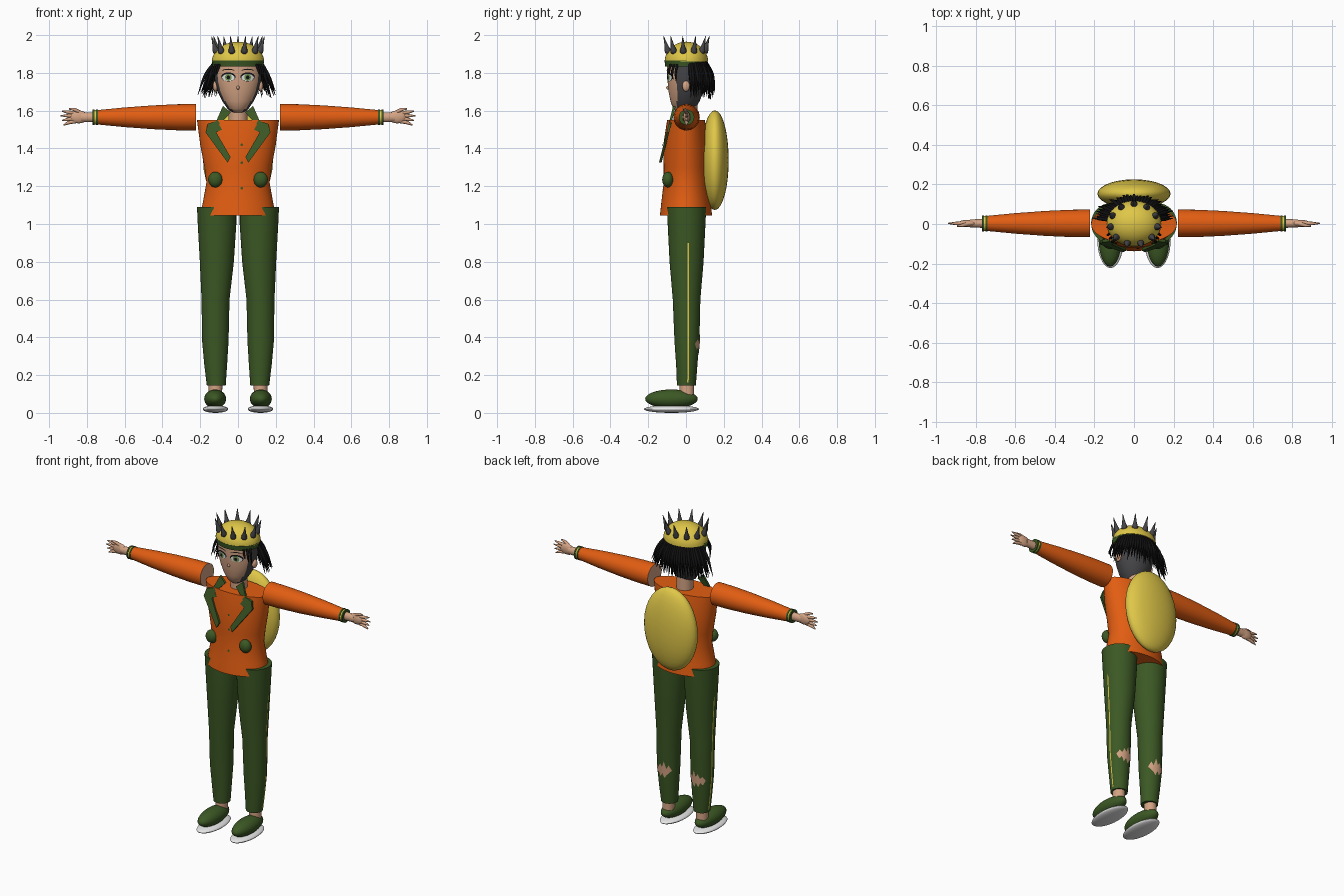
import bpy, bmesh, math, random
from mathutils import Vector, Matrix

random.seed(4)
if "Cube" in bpy.data.objects:
    bpy.data.objects.remove(bpy.data.objects["Cube"])


def material(name, *rgb):
    m = bpy.data.materials.new(name)
    m.use_nodes = True
    m.diffuse_color = (*rgb, 1)
    node = next(n for n in m.node_tree.nodes if n.type == "BSDF_PRINCIPLED")
    node.inputs["Base Color"].default_value = (*rgb, 1)
    return m


ORANGE = material("orange cloth", .76, .11, .006)
GREEN = material("dark green cloth", .045, .098, .018)
YELLOW = material("yellow", .74, .57, .065)
SKIN = material("skin", .66, .37, .23)
WHITE = material("white", .8, .8, .8)
GREY = material("dark grey", .06, .06, .065)
BLACK = material("black", .006, .006, .007)
IRIS = material("eye green", .16, .3, .08)


def finish(name, bm, *mats):
    me = bpy.data.meshes.new(name)
    bmesh.ops.recalc_face_normals(bm, faces=bm.faces)
    bm.to_mesh(me)
    bm.free()
    for m in mats:
        me.materials.append(m)
    me.shade_smooth()
    me.set_sharp_from_angle(angle=math.radians(45))
    ob = bpy.data.objects.new(name, me)
    bpy.context.collection.objects.link(ob)
    return ob


def loft(name, rings, mat, n=32, matrix=None, mat2=None, rule=None):
    """Stack of ellipses (height, cx, cy, rx, ry), closed at both ends."""
    bm = bmesh.new()
    loops = []
    for h, cx, cy, rx, ry in rings:
        loops.append([bm.verts.new((cx + rx * math.cos(a), cy + ry * math.sin(a), h))
                      for a in (math.tau * i / n for i in range(n))])
    for lo, hi in zip(loops, loops[1:]):
        for i in range(n):
            j = (i + 1) % n
            bm.faces.new((lo[i], lo[j], hi[j], hi[i]))
    bm.faces.new(loops[0][::-1])
    bm.faces.new(loops[-1])
    if rule:
        for f in bm.faces:
            f.material_index = int(rule(f.calc_center_median()))
    if matrix:
        bm.transform(matrix)
    return finish(name, bm, mat, *([mat2] if mat2 else []))


def ball(name, centre, radii, mat, rot=None):
    bm = bmesh.new()
    bmesh.ops.create_uvsphere(bm, u_segments=28, v_segments=16, radius=1)
    m = Matrix.Translation(centre) @ (rot or Matrix()) @ Matrix.Diagonal((*radii, 1))
    bm.transform(m)
    return finish(name, bm, mat)


def section(rings, h):
    """Ellipse of a loft at any height."""
    for a, b in zip(rings, rings[1:]):
        if a[0] <= h <= b[0]:
            t = (h - a[0]) / (b[0] - a[0])
            return [p + (q - p) * t for p, q in zip(a, b)]
    return rings[-1]


def on_surface(rings, x, z, side, lift):
    _, cx, cy, rx, ry = section(rings, z)
    d = min(1, abs((x - cx) / rx))
    return Vector((x, cy + side * (ry * math.sqrt(1 - d * d) + lift), z))


def decal(name, rings, x, z, rx, rz, mat, lift, arch=0):
    """Thin oval plate laid on the front of a loft."""
    bm = bmesh.new()
    n, last = 20, None
    mid = bm.verts.new(on_surface(rings, x, z + arch, -1, lift))
    for k in (.5, 1):
        ring = []
        for i in range(n):
            c, s = math.cos(math.tau * i / n), math.sin(math.tau * i / n)
            bend = arch * (1 - (k * c) ** 2)
            ring.append(bm.verts.new(on_surface(rings, x + k * rx * c, z + k * rz * s + bend, -1, lift)))
        for i in range(n):
            j = (i + 1) % n
            bm.faces.new((last[i], last[j], ring[j], ring[i]) if last else (mid, ring[i], ring[j]))
        last = ring
    finish(name, bm, mat)


def strip(name, pairs, mat):
    bm = bmesh.new()
    v = [[bm.verts.new(p) for p in pair] for pair in pairs]
    for a, b in zip(v, v[1:]):
        bm.faces.new((a[0], b[0], b[1], a[1]))
    finish(name, bm, mat)


def tubes(name, paths, mat):
    """Tapered strands; each path is a list of (point, radius)."""
    cu = bpy.data.curves.new(name, "CURVE")
    cu.dimensions, cu.bevel_depth, cu.bevel_resolution = "3D", 1, 2
    cu.resolution_u, cu.use_fill_caps = 5, True
    for path in paths:
        sp = cu.splines.new("BEZIER")
        sp.bezier_points.add(len(path) - 1)
        for bp, (co, r) in zip(sp.bezier_points, path):
            bp.co, bp.radius = co, r
            bp.handle_left_type = bp.handle_right_type = "AUTO"
    tmp = bpy.data.objects.new(name + "_path", cu)
    me = bpy.data.meshes.new_from_object(tmp)
    bpy.data.objects.remove(tmp)
    me.materials.clear()
    me.materials.append(mat)
    me.shade_smooth()
    bpy.context.collection.objects.link(bpy.data.objects.new(name, me))


# Jacket body, buttons and pockets
jacket = [(1.045, 0, 0, .2, .138), (1.12, 0, 0, .185, .13), (1.22, 0, 0, .167, .118),
          (1.3, 0, 0, .178, .118), (1.42, 0, 0, .2, .12), (1.55, 0, 0, .217, .1)]
loft("jacket", jacket, ORANGE, 48)
for z in (1.19, 1.325, 1.42):
    decal("button", jacket, .02, z, .007, .007, GREEN, .004)

# Neck and head, with the back of the head dark
loft("neck", [(1.53, 0, .01, .05, .05), (1.66, 0, .01, .05, .05)], SKIN)
head = [(1.59, 0, -.01, .03, .035), (1.61, 0, -.01, .055, .058), (1.65, 0, -.005, .083, .077),
        (1.7, 0, 0, .107, .092), (1.75, 0, 0, .121, .097), (1.8, 0, 0, .126, .1), (1.87, 0, 0, .125, .1)]
loft("head", head, SKIN, 48, None, GREY, lambda c: c.y > -.045)
ball("nose", (0, -.095, 1.722), (.008, .01, .01), SKIN)

# Helmet with a band and a ring of spikes
loft("helmet_band", [(1.835, 0, 0, .134, .11), (1.866, 0, 0, .138, .114)], GREEN, 48)
dome = [(1.86 + .105 * math.sin(a), 0, .002, .138 * math.cos(a), .115 * math.cos(a))
        for a in (math.pi / 2 * i / 12.2 for i in range(13))]
loft("helmet_dome", dome, YELLOW, 48)
for i in range(11):
    a = math.tau * i / 11 + math.pi / 2
    base = Vector((.118 * math.cos(a), .1 * math.sin(a), 1.915))
    lean = Vector((math.cos(a) * .3, math.sin(a) * .3, 1)).to_track_quat("Z", "Y").to_matrix().to_4x4()
    loft("spike", [(-.015, 0, 0, .008, .008), (-.006, 0, 0, .017, .017), (.006, 0, 0, .017, .017),
                   (.03, 0, 0, .01, .01), (.083, 0, 0, .001, .001)], GREY, 12, Matrix.Translation(base) @ lean)

# Hair: flaring strands round the sides and back, locks beside the face
strands = []
for layer in range(2):
    for i in range(33):
        a = math.radians(8 + 164 * i / 32)
        c, s = math.cos(a), math.sin(a)
        flare = 1 + random.uniform(-.06, .06) - .08 * layer
        drop = random.uniform(-.015, .015) - .02 * layer
        strands.append([(Vector((.122 * c, .1 * s + .005, 1.86)), .008),
                        (Vector((.165 * c * flare, .125 * s * flare + .008, 1.79)), .009),
                        (Vector((.205 * c * flare, .135 * s * flare + .01, 1.695 + drop)), .0012)])
for s in (1, -1):
    for k in range(3):
        strands.append([(Vector((s * (.118 - .01 * k), -.045 - .018 * k, 1.845)), .007),
                        (Vector((s * (.132 - .01 * k), -.055 - .018 * k, 1.8)), .006),
                        (Vector((s * (.134 - .01 * k), -.05 - .018 * k, 1.74 + .025 * k)), .001)])
tubes("hair", strands, BLACK)

# Domed shield on the back
ball("back_shield", (0, .153, 1.338), (.185, .073, .264), YELLOW)

lapel = [(.08, 1.625), (.038, 1.59), (.1, 1.525), (.085, 1.5), (.115, 1.485), (.04, 1.355),
         (.055, 1.325), (.172, 1.485), (.16, 1.53), (.115, 1.545)]
leg_right = [(.145, .115, .002, .05, .05), (.25, .118, .004, .06, .056), (.38, .12, .005, .07, .066),
             (.6, .119, .003, .074, .073), (.8, .112, .003, .09, .09), (1, .111, .003, .102, .1),
             (1.09, .113, .003, .104, .104)]

for s in (1, -1):
    side = "left" if s > 0 else "right"

    # Face details
    x = .051 * s
    decal(side + "_lash", head, x, 1.779, .038, .024, BLACK, .001)
    decal(side + "_eye_white", head, x, 1.775, .033, .019, WHITE, .003)
    decal(side + "_iris", head, x, 1.776, .018, .018, IRIS, .005)
    decal(side + "_pupil", head, x, 1.776, .009, .01, BLACK, .007)
    decal(side + "_brow", head, x, 1.812, .036, .003, BLACK, .003, .007)
    ball(side + "_ear", (.119 * s, 0, 1.73), (.014, .02, .028), SKIN)

    # Lapel and pocket
    bm = bmesh.new()
    f = bm.faces.new([bm.verts.new((s * px, -.137 + (pz - 1.35) * .25, pz)) for px, pz in lapel])
    out = bmesh.ops.extrude_face_region(bm, geom=[f])["geom"]
    bmesh.ops.translate(bm, vec=(0, .014, 0), verts=[v for v in out if isinstance(v, bmesh.types.BMVert)])
    finish(side + "_lapel", bm, GREEN)
    ball(side + "_pocket", (.12 * s, -.096, 1.235), (.038, .03, .041), GREEN)

    # Sleeve with a striped cuff, built upright and turned outwards
    turn = Matrix.Translation((0, .003, 1.565)) @ Matrix.Rotation(s * math.pi / 2, 4, "Y")
    sleeve = [(.222, .07), (.32, .069), (.45, .063), (.6, .052), (.745, .038)]
    loft(side + "_sleeve", [(h, 0, 0, r, r) for h, r in sleeve], ORANGE, 32, turn, SKIN, lambda c: c.z < .223)
    for k, m in enumerate((GREEN, YELLOW, GREEN)):
        h = .742 + .009 * k
        r = .038 if m == YELLOW else .041
        loft(side + "_cuff_ring", [(h, 0, 0, r, r), (h + .009, 0, 0, r, r)], m, 32, turn)

    # Hand with spread fingers
    loft(side + "_wrist", [(.73, 0, 0, .027, .024), (.83, 0, 0, .025, .02)], SKIN, 20, turn)
    ball(side + "_palm", (.843 * s, .003, 1.567), (.048, .018, .034), SKIN)
    fingers = []
    for k in range(4):
        z = 1.588 - .015 * k
        reach = .94 - .008 * abs(k - 1)
        fingers.append([(Vector((.86 * s, .003, z)), .01),
                        (Vector((.9 * s, .003, z - .004 * (k - 1))), .009),
                        (Vector((reach * s, .003, z - .01 * (k - 1))), .003)])
    fingers.append([(Vector((.83 * s, .003, 1.585)), .012), (Vector((.865 * s, -.006, 1.605)), .009),
                    (Vector((.895 * s, -.01, 1.61)), .004)])
    tubes(side + "_fingers", fingers, SKIN)

    # Trouser leg with a side stripe and a ragged hole behind the knee
    leg = [(h, s * cx, cy, rx, ry) for h, cx, cy, rx, ry in leg_right]
    loft(side + "_trouser_leg", leg, GREEN, 40)
    stripe = []
    for i in range(24):
        z = .16 + .74 * i / 23
        _, cx, cy, rx, _ = section(leg, z)
        stripe.append([(cx + s * (rx + .002), cy + .008 + w, z) for w in (-.004, .004)])
    strip(side + "_side_stripe", stripe, YELLOW)
    hole = []
    for i, (up, down) in enumerate(((0, 0), (.035, .015), (.012, .03), (.06, .05), (.02, .02),
                                    (.04, .045), (.012, .015), (.025, .03), (0, 0))):
        px = s * (.066 + .0135 * i)
        hole.append([on_surface(leg, px, z, 1, .003) for z in (.365 - down, .365 + up)])
    strip(side + "_knee_hole", hole, SKIN)

    # Ankle, shoe and sole
    loft(side + "_ankle", [(.09, .12 * s, .005, .036, .038), (.2, .118 * s, .004, .036, .038)], SKIN)
    ball(side + "_shoe", (.121 * s, -.077, .074), (.058, .139, .05), GREEN)
    ball(side + "_sole", (.119 * s, -.077, .02), (.067, .146, .02), WHITE)
